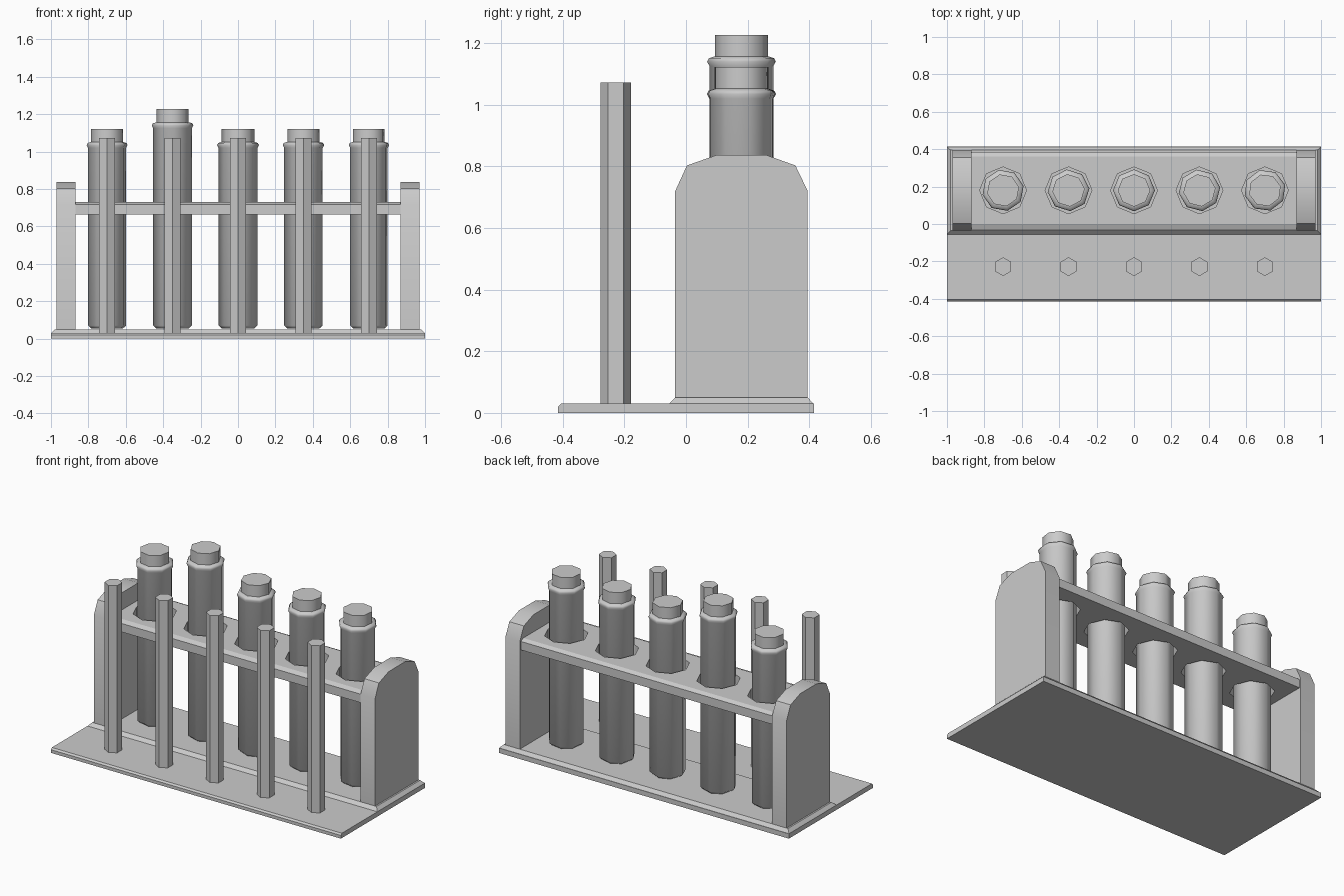
import bpy, bmesh, math

cube = bpy.data.objects.get("Cube")
if cube:
    bpy.data.objects.remove(cube, do_unlink=True)

grey = bpy.data.materials.new("plain grey")
grey.use_nodes = True
colour = (0.6, 0.6, 0.6, 1)
grey.diffuse_color = colour
grey.node_tree.nodes["Principled BSDF"].inputs["Base Color"].default_value = colour


def make_object(name, bm, smooth=None):
    """Turn a bmesh into an object, optionally smooth below an angle."""
    bmesh.ops.recalc_face_normals(bm, faces=bm.faces)
    mesh = bpy.data.meshes.new(name)
    bm.to_mesh(mesh)
    bm.free()
    obj = bpy.data.objects.new(name, mesh)
    bpy.context.collection.objects.link(obj)
    mesh.materials.append(grey)
    if smooth:
        bpy.ops.object.select_all(action='DESELECT')
        obj.select_set(True)
        bpy.context.view_layer.objects.active = obj
        bpy.ops.object.shade_smooth_by_angle(angle=math.radians(smooth))
    return obj


def loft(name, rings, smooth=None):
    """Skin a stack of rings with equal point counts and cap both ends."""
    bm = bmesh.new()
    rows = [[bm.verts.new(p) for p in ring] for ring in rings]
    n = len(rows[0])
    for low, high in zip(rows, rows[1:]):
        for i in range(n):
            j = (i + 1) % n
            bm.faces.new((low[i], low[j], high[j], high[i]))
    bm.faces.new(rows[0][::-1])
    bm.faces.new(rows[-1])
    return make_object(name, bm, smooth)


def rectangle(hx, y0, y1, z):
    return [(-hx, y0, z), (hx, y0, z), (hx, y1, z), (-hx, y1, z)]


def column(name, x, y, sides, profile, turn=0, smooth=None):
    """Upright turned part from (radius, height) pairs."""
    angles = [turn + math.tau * i / sides for i in range(sides)]
    rings = [[(x + r * math.cos(a), y + r * math.sin(a), z) for a in angles]
             for r, z in profile]
    return loft(name, rings, smooth)


def extrude_x(name, x0, x1, outline, smooth=None):
    return loft(name, [[(x, y, z) for y, z in outline] for x in (x0, x1)], smooth)


# Base plate with an eased front edge, and the raised step behind
loft("base_plate", [rectangle(1, -0.415, 0.415, 0),
                    rectangle(1, -0.415, 0.415, 0.02),
                    rectangle(1, -0.405, 0.415, 0.03)])
loft("base_step", [rectangle(1, -0.055, 0.413, 0.03),
                   rectangle(0.98, -0.035, 0.395, 0.05)])

# End panels with rounded-off tops
panel = [(-0.035, 0.05), (0.395, 0.05), (0.395, 0.72), (0.355, 0.803),
         (0.26, 0.837), (0.1, 0.837), (0.003, 0.803), (-0.035, 0.72)]
extrude_x("left_panel", 0.87, 0.97, panel, 40)
extrude_x("right_panel", -0.97, -0.87, panel, 40)

# Shelf with eased top edges and five octagonal holes
shelf = extrude_x("shelf", -0.87, 0.87,
                  [(-0.03, 0.665), (0.385, 0.665), (0.385, 0.718),
                   (0.36, 0.73), (0, 0.73), (-0.03, 0.718)])
spots = [-0.7, -0.35, 0, 0.35, 0.7]
bpy.context.view_layer.objects.active = shelf
for x in spots:
    cutter = column("hole_cutter", x, 0.18, 8, [(0.125, 0.6), (0.125, 0.8)])
    cutter.hide_render = True
    cut = shelf.modifiers.new("hole", 'BOOLEAN')
    cut.operation = 'DIFFERENCE'
    cut.solver = 'EXACT'
    cut.object = cutter
    bpy.ops.object.modifier_apply(modifier=cut.name)
    bpy.data.objects.remove(cutter, do_unlink=True)

# Stoppered tubes, one taller, and the drying pegs in front
for i, x in enumerate(spots):
    rise = 0.105 if i == 1 else 0
    turn = math.radians((12, 5, 0, 8, 15)[i])
    column("tube_%d" % (i + 1), x, 0.18, 8,
           [(0.085, 0.053), (0.104, 0.07), (0.104, 1.02 + rise),
            (0.112, 1.035 + rise), (0.106, 1.046 + rise),
            (0.087, 1.052 + rise), (0.087, 1.122 + rise)], turn, 60)
    column("peg_%d" % (i + 1), x, -0.228, 6,
           [(0.05, 0.03), (0.05, 1.072)], math.pi / 2)
